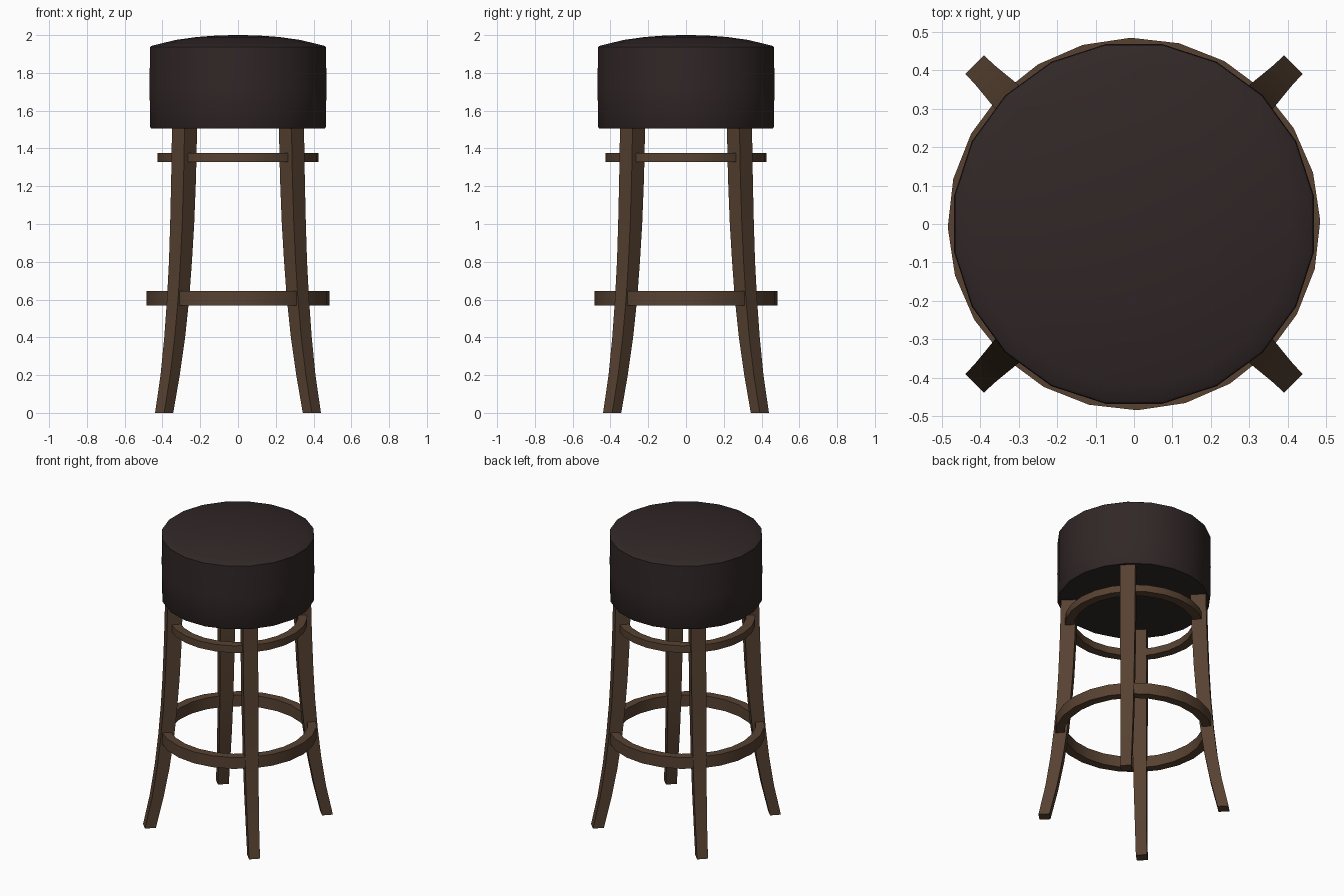
import bpy, bmesh, math
from mathutils import Vector

if "Cube" in bpy.data.objects:
    bpy.data.objects.remove(bpy.data.objects["Cube"])


def material(name, rgb):
    m = bpy.data.materials.new(name)
    m.diffuse_color = (*rgb, 1)
    m.use_nodes = True
    m.node_tree.nodes["Principled BSDF"].inputs["Base Color"].default_value = m.diffuse_color
    return m


WOOD = material("dark brown wood", (0.095, 0.054, 0.031))
LEATHER = material("dark leather", (0.031, 0.020, 0.020))


def finish(name, bm, mat, angle=35):
    bmesh.ops.recalc_face_normals(bm, faces=bm.faces)
    me = bpy.data.meshes.new(name)
    bm.to_mesh(me)
    bm.free()
    me.materials.append(mat)
    ob = bpy.data.objects.new(name, me)
    bpy.context.collection.objects.link(ob)
    bpy.ops.object.select_all(action='DESELECT')
    ob.select_set(True)
    bpy.context.view_layer.objects.active = ob
    bpy.ops.object.shade_smooth_by_angle(angle=math.radians(angle))
    return ob


def lathe(name, profile, sides, offset, mat, closed=False):
    """Revolve (radius, z) points; open profiles get end caps."""
    bm = bmesh.new()
    rows = []
    for r, z in profile:
        rows.append([bm.verts.new((r * math.cos(a), r * math.sin(a), z))
                     for a in (offset + 2 * math.pi * i / sides for i in range(sides))])
    n = len(rows)
    for k in range(n if closed else n - 1):
        a, b = rows[k], rows[(k + 1) % n]
        for i in range(sides):
            j = (i + 1) % sides
            bm.faces.new((a[i], a[j], b[j], b[i]))
    if not closed:
        bm.faces.new(rows[0])
        bm.faces.new(rows[-1])
    return finish(name, bm, mat)


# Padded round seat with a low domed top
lathe("seat", [(0.465, 1.505), (0.471, 1.515), (0.474, 1.72), (0.472, 1.937),
               (0.464, 1.943), (0.42, 1.954), (0.33, 1.975), (0.22, 1.990),
               (0.11, 1.998), (0.02, 2.0)], 20, math.radians(9), LEATHER)


# Foot ring and upper brace ring
def ring(name, inner, outer, z0, z1):
    lathe(name, [(inner, z0), (outer, z0), (outer, z1), (inner, z1)],
          24, math.radians(1), WOOD, closed=True)


ring("foot_ring", 0.43, 0.485, 0.568, 0.645)
ring("upper_ring", 0.37, 0.427, 1.328, 1.376)

# Four flared, tapering legs: (z, centre radius, half thickness)
LEG = [(0, 0.553, 0.034), (0.2, 0.508, 0.036), (0.4, 0.474, 0.039),
       (0.6, 0.449, 0.0415), (0.8, 0.431, 0.043), (1.0, 0.418, 0.045),
       (1.25, 0.407, 0.0465), (1.52, 0.400, 0.047)]
for name, deg in (("back_right_leg", 45), ("back_left_leg", 135),
                  ("front_left_leg", 225), ("front_right_leg", 315)):
    a = math.radians(deg)
    out = Vector((math.cos(a), math.sin(a), 0))
    side = Vector((-out.y, out.x, 0))
    bm = bmesh.new()
    loops = []
    for z, r, h in LEG:
        loops.append([bm.verts.new(out * (r + u * h) + side * (v * h) + Vector((0, 0, z)))
                      for u, v in ((1, 1), (-1, 1), (-1, -1), (1, -1))])
    for p, q in zip(loops, loops[1:]):
        for i in range(4):
            j = (i + 1) % 4
            bm.faces.new((p[i], p[j], q[j], q[i]))
    bm.faces.new(loops[0])
    bm.faces.new(loops[-1])
    finish(name, bm, WOOD)
